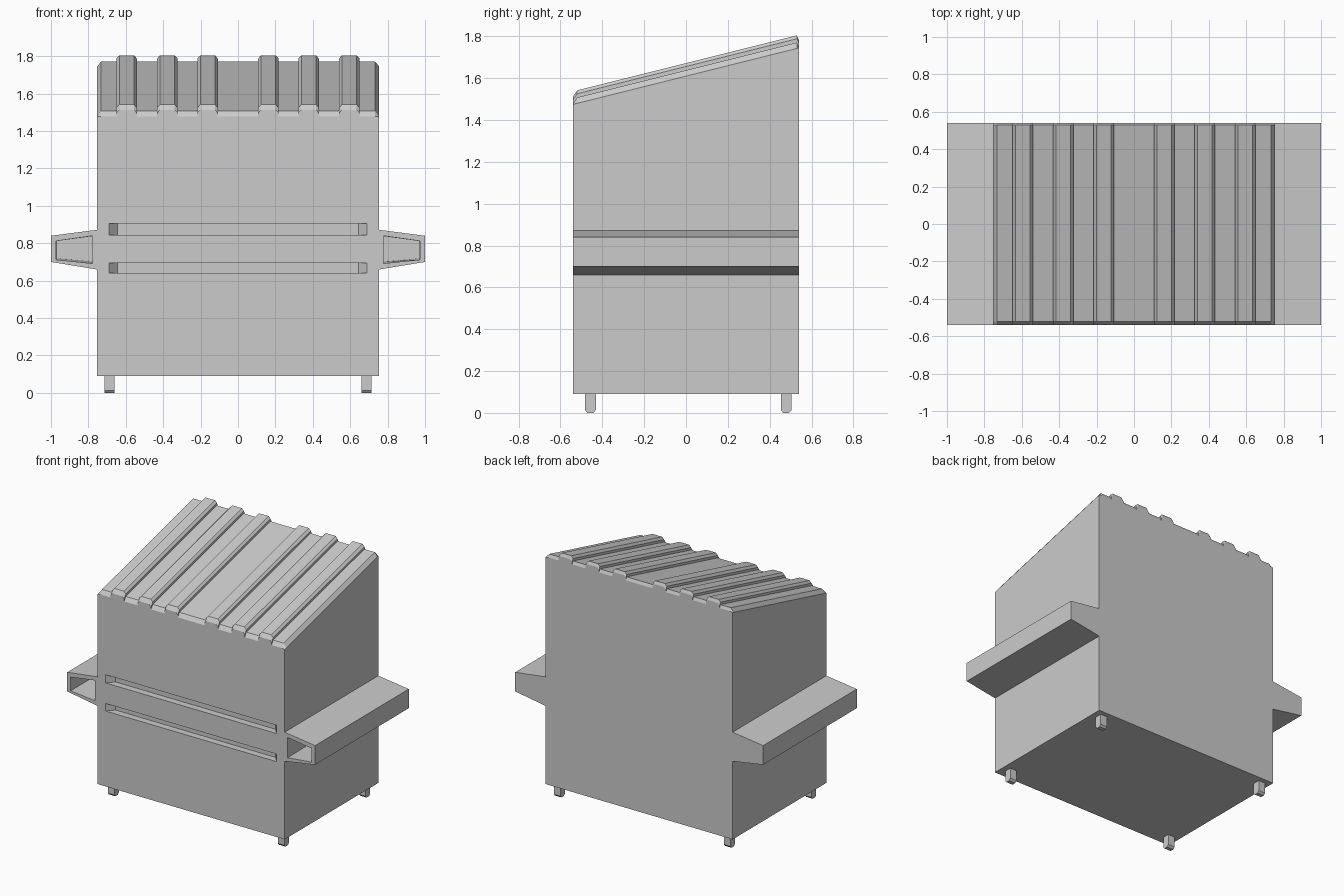
import bpy, bmesh
from mathutils import Vector

if "Cube" in bpy.data.objects:
    bpy.data.objects.remove(bpy.data.objects["Cube"])


def make(name, verts, faces):
    me = bpy.data.meshes.new(name)
    me.from_pydata(verts, [], faces)
    bm = bmesh.new()
    bm.from_mesh(me)
    bmesh.ops.recalc_face_normals(bm, faces=bm.faces)
    bm.to_mesh(me)
    bm.free()
    ob = bpy.data.objects.new(name, me)
    bpy.context.collection.objects.link(ob)
    return ob


def loft(name, a, b):
    """Join two matching closed outlines and cap both ends."""
    n = len(a)
    faces = [(i, (i + 1) % n, n + (i + 1) % n, n + i) for i in range(n)]
    faces += [tuple(range(n)), tuple(range(n, 2 * n))]
    return make(name, a + b, faces)


def cut(ob, cutter):
    cutter.hide_render = True
    mod = ob.modifiers.new("cut", 'BOOLEAN')
    mod.operation = 'DIFFERENCE'
    mod.solver = 'EXACT'
    mod.object = cutter
    bpy.context.view_layer.objects.active = ob
    bpy.ops.object.modifier_apply(modifier=mod.name)
    bpy.data.objects.remove(cutter)


W, D, SLOPE = 0.755, 0.54, 0.25


def roof(y):
    return 1.475 + SLOPE * (y + D)


# Bin body with sloping top
side = [(-D, 0.09), (D, 0.09), (D, roof(D)), (-D, roof(-D))]
body = loft("bin_body", [(-W, y, z) for y, z in side], [(W, y, z) for y, z in side])

# Two recessed grooves with sloping ends on the front
for z0, z1 in ((0.64, 0.695), (0.845, 0.905)):
    plan = [(-0.70, -D - 0.01), (0.70, -D - 0.01), (0.645, -D + 0.05), (-0.645, -D + 0.05)]
    cut(body, loft("groove_cutter", [(x, y, z0) for x, y in plan],
                   [(x, y, z1) for x, y in plan]))

# Ribbed lid: cross-section of (x, height above slope), chamfered at both ends
prof = [(-W, 0.0), (-W + 0.022, 0.028)]
for c in (-0.595, -0.378, -0.162, 0.162, 0.378, 0.595):
    prof += [(c - 0.054, 0.028), (c - 0.054, 0.046), (c - 0.039, 0.062),
             (c + 0.039, 0.062), (c + 0.054, 0.046), (c + 0.054, 0.028)]
prof += [(W - 0.022, 0.028), (W, 0.0)]


def section(y, drop):
    return [Vector((x, y, roof(y) + max(h - drop, 0.002 if h else 0.0))) for x, h in prof]


rows = [section(-D, 0.024), section(-D + 0.02, 0), section(D - 0.01, 0), section(D, 0.024)]
n = len(prof)
verts = [v for r in rows for v in r]
faces = [(r * n + i, r * n + i + 1, (r + 1) * n + i + 1, (r + 1) * n + i)
         for r in range(3) for i in range(n - 1)]
faces += [tuple(range(n)), tuple(range(3 * n, 4 * n))]
faces.append((0, n, 2 * n, 3 * n, 4 * n - 1, 3 * n - 1, 2 * n - 1, n - 1))
make("ribbed_lid", verts, faces)

# Tapered fork pockets, open at the front
for s, label in ((-1, "left"), (1, "right")):
    outer = [(W, 0.66), (1.0, 0.70), (1.0, 0.84), (W, 0.872)]
    pocket = loft(label + "_fork_pocket", [(s * x, -D, z) for x, z in outer],
                  [(s * x, D, z) for x, z in outer])
    inner = [(0.778, 0.692), (0.972, 0.712), (0.972, 0.812), (0.778, 0.84)]
    deep = [(0.778, 0.702), (0.968, 0.719), (0.968, 0.812), (0.778, 0.838)]
    cut(pocket, loft("pocket_cutter", [(s * x, -D - 0.01, z) for x, z in inner],
                     [(s * x, D - 0.05, z) for x, z in deep]))

# Four small feet with chamfered bottoms
for sx in (-1, 1):
    for yc in (-0.457, 0.479):
        foot = [(-0.026, 0.092), (-0.026, 0.014), (-0.014, 0.0),
                (0.014, 0.0), (0.026, 0.014), (0.026, 0.092)]
        loft("foot", [(sx * 0.66, yc + y, z) for y, z in foot],
             [(sx * 0.713, yc + y, z) for y, z in foot])
